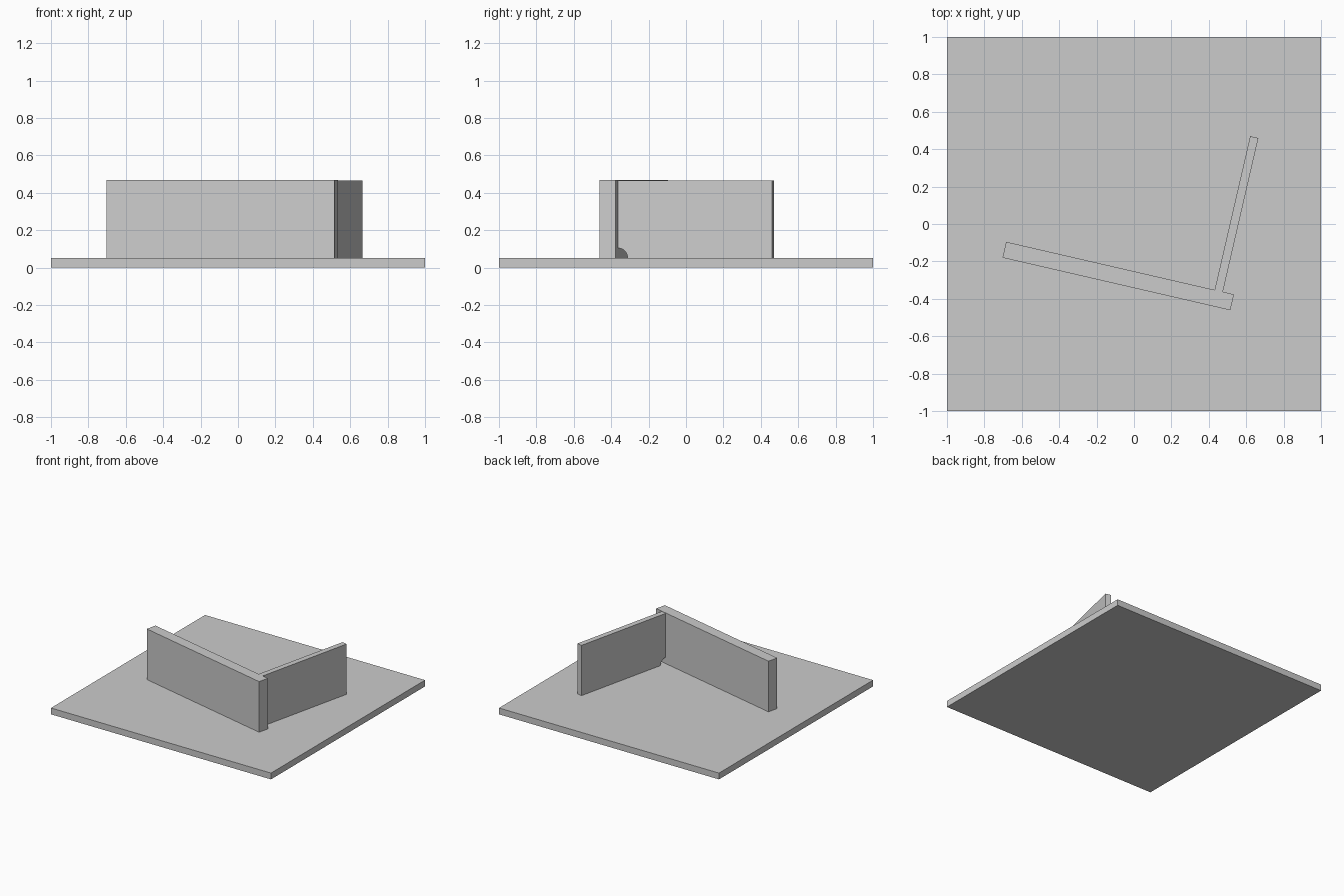
import bpy, bmesh, math
from mathutils import Matrix, Vector

cube = bpy.data.objects.get("Cube")
if cube:
    bpy.data.objects.remove(cube, do_unlink=True)

grey = bpy.data.materials.new("plain_grey")
grey.use_nodes = True
colour = (0.6, 0.6, 0.6, 1)
grey.diffuse_color = colour
grey.node_tree.nodes["Principled BSDF"].inputs["Base Color"].default_value = colour


def slab(name, profile, thickness, origin=(0, 0, 0), angle=0):
    """Extrude an (along, up) profile sideways, then turn it about z and place it."""
    bm = bmesh.new()
    face = bm.faces.new([bm.verts.new((u, 0, w)) for u, w in profile])
    ext = bmesh.ops.extrude_face_region(bm, geom=[face])
    moved = [v for v in ext["geom"] if isinstance(v, bmesh.types.BMVert)]
    bmesh.ops.translate(bm, verts=moved, vec=(0, thickness, 0))
    bmesh.ops.recalc_face_normals(bm, faces=bm.faces)
    bm.transform(Matrix.Translation(Vector(origin)) @ Matrix.Rotation(angle, 4, "Z"))
    mesh = bpy.data.meshes.new(name)
    bm.to_mesh(mesh)
    bm.free()
    mesh.materials.append(grey)
    obj = bpy.data.objects.new(name, mesh)
    bpy.context.collection.objects.link(obj)
    return obj


def box_profile(length, height):
    return [(0, 0), (length, 0), (length, height), (0, height)]


FLOOR = 0.052
TURN = math.radians(-13)

# Square floor plate
slab("floor_plate", [(-1, 0), (1, 0), (1, FLOOR), (-1, FLOOR)], 2, (0, -1, 0))

# Long thick wall
slab("long_wall", box_profile(1.25, 0.416), 0.087, (-0.703, -0.18, FLOOR), TURN)

# Short thin wall, butted square to the long one, with a rounded notch at its foot
r, steps, height, length = 0.052, 12, 0.413, 0.844
arc = [(r * math.cos(a), r * math.sin(a))
       for a in (math.pi / 2 * i / steps for i in range(steps + 1))]
slab("short_wall", arc + [(0, height), (length, height), (length, 0)],
     0.045, (0.475, -0.363, FLOOR), TURN + math.pi / 2)
